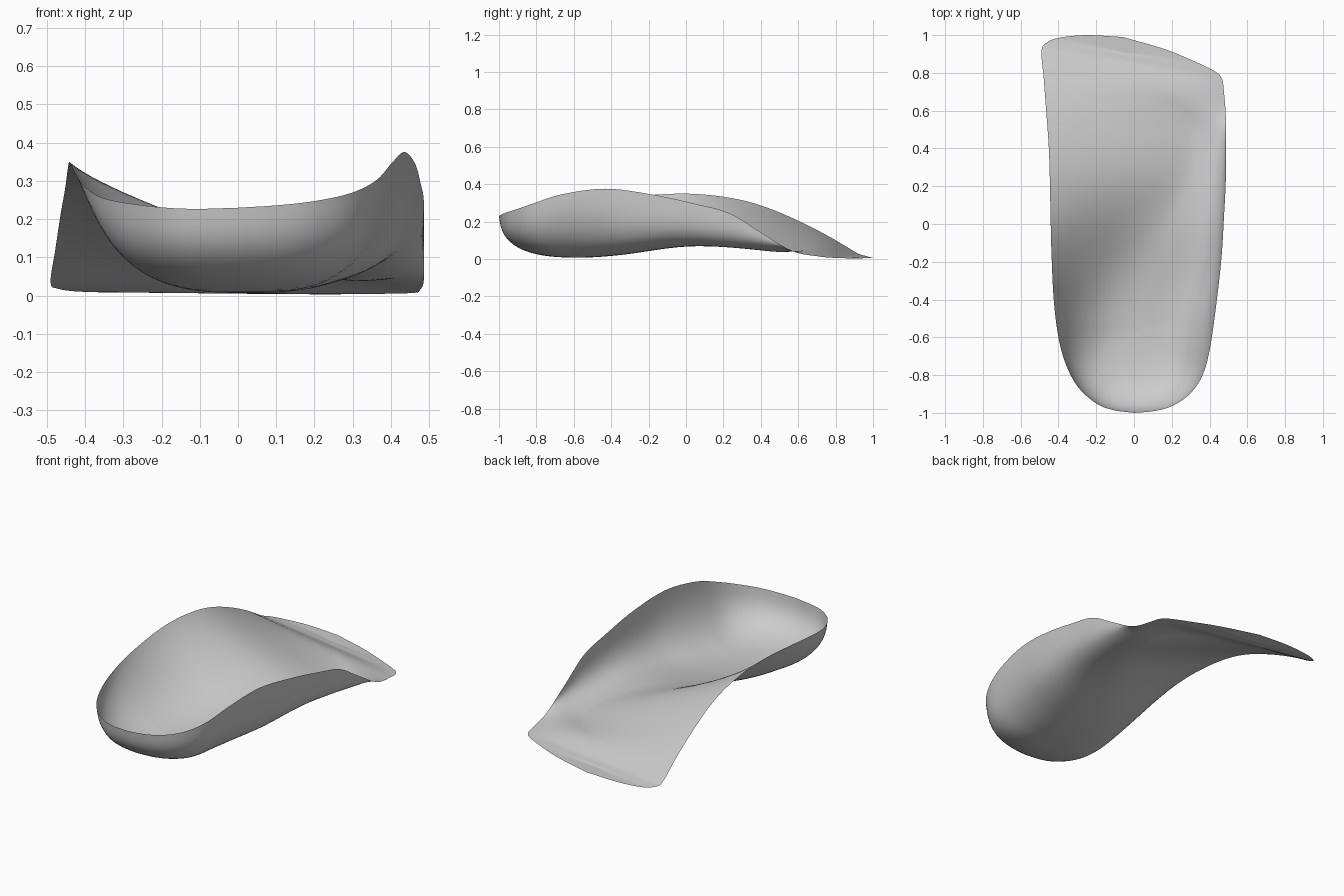
import bpy
import bmesh
import math
from mathutils import Vector

cube = bpy.data.objects.get("Cube")
if cube:
    bpy.data.objects.remove(cube, do_unlink=True)

# Rim on the arch side and on the outer side, both from heel centre to toe centre
ARCH_RIM = [
    (0, -1, .23), (-.11, -.985, .227), (-.2, -.95, .231), (-.295, -.865, .243),
    (-.36, -.745, .258), (-.4, -.6, .285), (-.425, -.4, .318), (-.437, -.15, .345),
    (-.442, .05, .348), (-.446, .25, .325), (-.452, .42, .28), (-.465, .6, .205),
    (-.478, .77, .118), (-.49, .91, .035), (-.47, .955, .018), (-.4, .985, .01),
    (-.25, 1, .008), (-.06, .99, .006)]
OUTER_RIM = [
    (0, -1, .23), (.11, -.99, .237), (.21, -.96, .249), (.3, -.895, .27),
    (.363, -.8, .303), (.402, -.66, .347), (.435, -.43, .376), (.463, -.18, .345),
    (.477, .05, .295), (.486, .23, .246), (.486, .4, .143), (.486, .57, .042),
    (.475, .71, .014), (.465, .77, .008), (.425, .81, .006), (.3, .87, .004),
    (.15, .93, .004), (-.06, .99, .006)]
SUBSTEPS = 6
ACROSS = 22


def smooth_path(points):
    """Pass a smooth curve through the points."""
    pts = [Vector(p) for p in points]
    pts = [2 * pts[0] - pts[1]] + pts + [2 * pts[-1] - pts[-2]]
    path = []
    for a, b, c, d in zip(pts, pts[1:], pts[2:], pts[3:]):
        for i in range(SUBSTEPS):
            t = i / SUBSTEPS
            path.append(b + (c - a) * t / 2 + (a * 2 - b * 5 + c * 4 - d) * t * t / 2
                        + (b * 3 - a - c * 3 + d) * t ** 3 / 2)
    return path + [pts[-2]]


def ramp(value, low, high):
    t = min(max((value - low) / (high - low), 0), 1)
    return t * t * (3 - 2 * t)


def mix(a, b, t):
    return a + (b - a) * t


def spine_point(arch, outer):
    """Lowest line of the floor: it drifts to the outer side, then fades out at the toe."""
    y = min(max((arch.y + outer.y) / 2, -.54), .9)
    toe = ramp(y, .5, .88)
    x = mix(mix(.02, .3, ramp(y, -.5, .45)), -.04, toe)
    width = .36 if y < .06 else .52
    floor = .003 + .066 * math.exp(-((y - .06) / width) ** 2)
    across = (x - arch.x) / max(outer.x - arch.x, .1)
    chord = mix(arch.z, outer.z, min(max(across, 0), 1))
    return Vector((x, y, mix(floor, chord, ramp(y, .5, .75))))


def half_section(spine, rim):
    """Points from the spine up to the rim: a round cup or a soft slope."""
    heel = 1 - ramp(rim.y, -.9, -.25)
    outer = ramp(rim.x, -.1, .3)
    wall = outer * (1 - ramp(rim.y, .4, .65))
    roundness = mix(mix(1, .42, heel), .32, wall * (1 - heel))
    slope_power = mix(2.4, 1.05, ramp(rim.y, -.4, .3))
    wall_power = mix(3.8, 1.1, ramp(rim.y, .1, .7))
    power = mix(mix(slope_power, wall_power, outer), 3, heel)
    points = []
    for i in range(ACROSS + 1):
        a = math.sin(i / ACROSS * math.pi / 2)
        lift = 1 - max(1 - a ** power, 0) ** roundness
        p = spine.lerp(rim, a)
        p.z = mix(spine.z, rim.z, lift)
        points.append(p)
    return points


# Loft the sections into one thin open shell
bm = bmesh.new()
rows = []
for arch, outer in zip(smooth_path(ARCH_RIM), smooth_path(OUTER_RIM)):
    spine = spine_point(arch, outer)
    section = half_section(spine, arch)[::-1] + half_section(spine, outer)[1:]
    rows.append([bm.verts.new(p) for p in section])
for row, following in zip(rows, rows[1:]):
    for i in range(len(row) - 1):
        bm.faces.new((row[i], row[i + 1], following[i + 1], following[i]))
bmesh.ops.remove_doubles(bm, verts=bm.verts[:], dist=.0005)
bmesh.ops.dissolve_degenerate(bm, edges=bm.edges[:], dist=.0001)
inner = [v for v in bm.verts if not v.is_boundary]
for _ in range(6):
    bmesh.ops.smooth_vert(bm, verts=inner, factor=.5,
                          use_axis_x=True, use_axis_y=True, use_axis_z=True)
for face in bm.faces:
    face.smooth = True

mesh = bpy.data.meshes.new("insole_shell")
bm.to_mesh(mesh)
bm.free()
shell = bpy.data.objects.new("insole_shell", mesh)
bpy.context.collection.objects.link(shell)

# Plain grey
grey = bpy.data.materials.new("light_grey")
grey.use_nodes = True
colour = (.6, .6, .6, 1)
grey.diffuse_color = colour
grey.node_tree.nodes["Principled BSDF"].inputs["Base Color"].default_value = colour
mesh.materials.append(grey)
